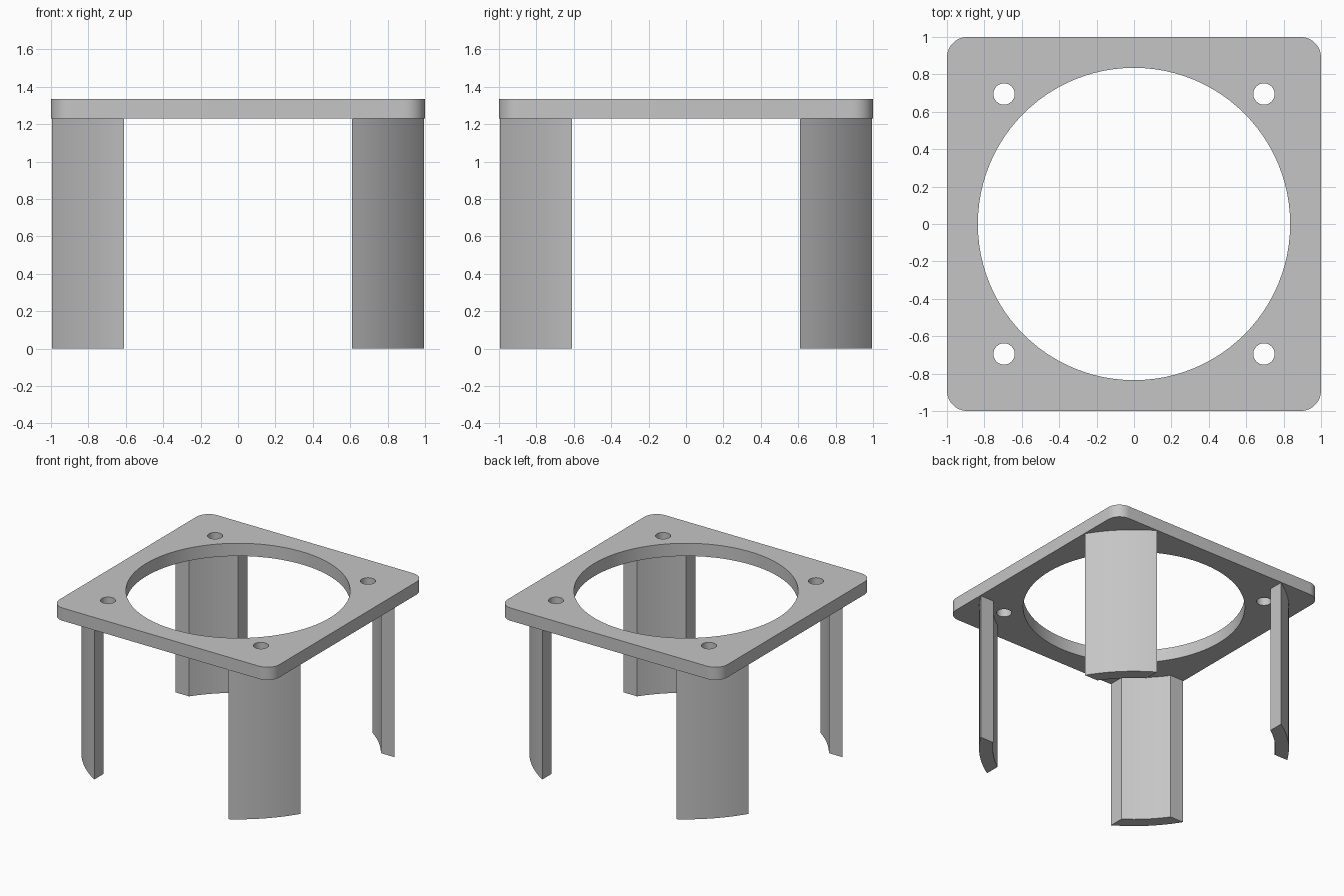
import bpy, bmesh
from math import cos, sin, pi, atan2, sqrt, radians

if "Cube" in bpy.data.objects:
    bpy.data.objects.remove(bpy.data.objects["Cube"], do_unlink=True)

PLATE_BOTTOM, PLATE_TOP = 1.23, 1.335
CORNER = 0.11                 # plate corner radius
HOLE_R, BOLT_R, BOLT = 0.835, 0.057, 0.695
LEG_OUT, LEG_IN, LEG_SIDE = 1.167, 1.064, 0.61

grey = bpy.data.materials.new("light grey")
grey.use_nodes = True
colour = (0.56, 0.56, 0.56, 1)
grey.diffuse_color = colour
grey.node_tree.nodes["Principled BSDF"].inputs["Base Color"].default_value = colour


def arc(r, a0, a1, n, cx=0, cy=0):
    return [(cx + r * cos(a0 + (a1 - a0) * i / n),
             cy + r * sin(a0 + (a1 - a0) * i / n)) for i in range(n + 1)]


def prism(name, outline, z0, z1):
    """Extrude a closed outline from z0 to z1."""
    bm = bmesh.new()
    face = bm.faces.new([bm.verts.new((x, y, z0)) for x, y in outline])
    top = bmesh.ops.extrude_face_region(bm, geom=[face])["geom"]
    bmesh.ops.translate(bm, vec=(0, 0, z1 - z0),
                        verts=[v for v in top if isinstance(v, bmesh.types.BMVert)])
    bmesh.ops.recalc_face_normals(bm, faces=bm.faces)
    mesh = bpy.data.meshes.new(name)
    bm.to_mesh(mesh)
    bm.free()
    mesh.materials.append(grey)
    obj = bpy.data.objects.new(name, mesh)
    bpy.context.collection.objects.link(obj)
    return obj


def activate(obj):
    bpy.ops.object.select_all(action='DESELECT')
    obj.select_set(True)
    bpy.context.view_layer.objects.active = obj


def smooth(obj):
    activate(obj)
    bpy.ops.object.shade_smooth_by_angle(angle=radians(30))


corners = [(1, 1), (-1, 1), (-1, -1), (1, -1)]

# Rounded square plate
outline = []
for i, (sx, sy) in enumerate(corners):
    c = 1 - CORNER
    outline += arc(CORNER, i * pi / 2, (i + 1) * pi / 2, 12, sx * c, sy * c)
plate = prism("top_plate", outline, PLATE_BOTTOM, PLATE_TOP)

# Central opening and four bolt holes
holes = [(HOLE_R, 0, 0, 96)] + [(BOLT_R, sx * BOLT, sy * BOLT, 32) for sx, sy in corners]
for r, x, y, n in holes:
    cutter = prism("hole_cutter", arc(r, 0, 2 * pi, n, x, y)[:-1],
                   PLATE_BOTTOM - 0.1, PLATE_TOP + 0.1)
    cutter.hide_render = True
    cut = plate.modifiers.new("hole", 'BOOLEAN')
    cut.operation, cut.solver, cut.object = 'DIFFERENCE', 'EXACT', cutter
    activate(plate)
    bpy.ops.object.modifier_apply(modifier=cut.name)
    bpy.data.objects.remove(cutter, do_unlink=True)
smooth(plate)

# Curved corner legs: concentric faces, ends cut parallel to the plate edges
a_out = atan2(LEG_SIDE, sqrt(LEG_OUT ** 2 - LEG_SIDE ** 2))
a_in = atan2(LEG_SIDE, sqrt(LEG_IN ** 2 - LEG_SIDE ** 2))
profile = (arc(LEG_OUT, a_out, pi / 2 - a_out, 12)
           + arc(LEG_IN, pi / 2 - a_in, a_in, 12))
names = ["back_left_leg", "back_right_leg", "front_right_leg", "front_left_leg"]
for name, (sx, sy) in zip(names, corners):
    smooth(prism(name, [(sx * x, sy * y) for x, y in profile], 0, PLATE_BOTTOM))
